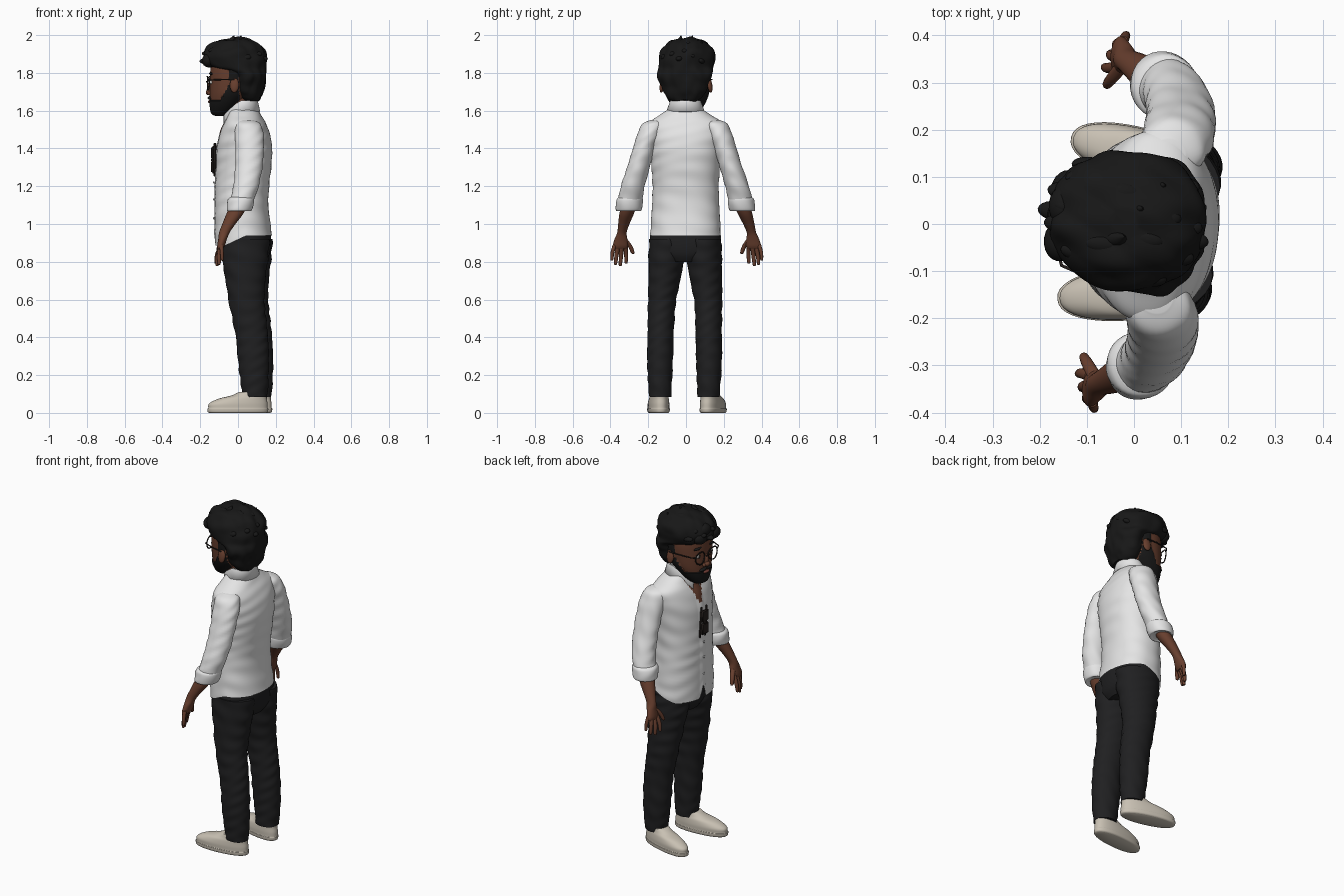
import bpy, bmesh, math
from math import sin, cos, pi
from mathutils import Vector, Matrix, noise

if "Cube" in bpy.data.objects:
    bpy.data.objects.remove(bpy.data.objects["Cube"])

YAW, HEAD_YAW = -0.085, -0.135     # the figure faces -x, turned slightly


def material(name, r, g, b):
    m = bpy.data.materials.new(name)
    m.use_nodes = True
    m.diffuse_color = (r, g, b, 1)
    bsdf = m.node_tree.nodes["Principled BSDF"]
    bsdf.inputs["Base Color"].default_value = (r, g, b, 1)
    bsdf.inputs["Roughness"].default_value = 0.8
    return m


SHIRT = material("white cotton", 0.78, 0.78, 0.78)
PANTS = material("charcoal denim", 0.014, 0.014, 0.015)
HAIR = material("black hair", 0.009, 0.009, 0.009)
SKIN = material("brown skin", 0.14, 0.05, 0.028)
SHOE = material("cream canvas", 0.58, 0.53, 0.45)
FRAME = material("dark frame", 0.02, 0.015, 0.013)
EYE = material("eye white", 0.7, 0.68, 0.65)
LIP = material("lip", 0.16, 0.045, 0.035)


def finish(name, bm, mats, yaw=YAW, angle=50):
    bmesh.ops.recalc_face_normals(bm, faces=bm.faces)
    me = bpy.data.meshes.new(name)
    bm.to_mesh(me)
    bm.free()
    for m in mats:
        me.materials.append(m)
    ob = bpy.data.objects.new(name, me)
    bpy.context.collection.objects.link(ob)
    ob.rotation_euler.z = yaw
    bpy.ops.object.select_all(action='DESELECT')
    bpy.context.view_layer.objects.active = ob
    ob.select_set(True)
    bpy.ops.object.shade_smooth_by_angle(angle=math.radians(angle))
    return ob


def spline(rows, steps):
    """Catmull-Rom through rows of numbers."""
    out = []
    for i in range(len(rows) - 1):
        a, b, c, d = (rows[max(0, min(len(rows) - 1, i + k))] for k in (-1, 0, 1, 2))
        for s in range(steps):
            t = s / steps
            out.append([q + .5 * t * (r - p + t * (2 * p - 5 * q + 4 * r - w + t * (3 * (q - r) + w - p)))
                        for p, q, r, w in zip(a, b, c, d)])
    return out + [list(rows[-1])]


def loft(name, rings, mats, n=32, steps=5, power=1.0, fold=0, warp=None, rule=None,
         yaw=YAW, caps=(True, True)):
    """Skin over horizontal ovals given as (x, y, z, radius x, radius y)."""
    bm = bmesh.new()
    loops = []
    for x, y, z, rx, ry in spline(rings, steps):
        loop = []
        for k in range(n):
            a = 2 * pi * k / n
            c, s = cos(a), sin(a)
            f = 1 + fold * sin(z * 75 + 4 * sin(a + z * 6)) * sin(2 * a + z * 9)
            co = Vector((x - rx * f * math.copysign(abs(c) ** power, c),
                         y + ry * f * math.copysign(abs(s) ** power, s), z))
            loop.append(bm.verts.new(warp(co) if warp else co))
        loops.append(loop)
    for p, q in zip(loops, loops[1:]):
        for k in range(n):
            bm.faces.new((p[k], p[k - 1], q[k - 1], q[k]))
    for use, loop in zip(caps, (loops[0], loops[-1])):
        if use:
            bm.faces.new(loop)
    if rule:
        for f in bm.faces:
            f.material_index = rule(f.calc_center_median())
    return finish(name, bm, mats, yaw)


def blobs(name, items, mat, yaw=HEAD_YAW, box=False):
    """Ellipsoids, or rounded boxes, as (centre, half sizes, tilt about x)."""
    bm = bmesh.new()
    for centre, size, tilt in items:
        m = Matrix.Translation(centre) @ Matrix.Rotation(tilt, 4, 'X') @ Matrix.Diagonal((*size, 1))
        if box:
            made = bmesh.ops.create_cube(bm, size=2, matrix=m)["verts"]
            bmesh.ops.bevel(bm, geom=list({e for v in made for e in v.link_edges}),
                            offset=min(size) * .7, segments=3, affect='EDGES')
        else:
            bmesh.ops.create_uvsphere(bm, u_segments=20, v_segments=12, radius=1, matrix=m)
    return finish(name, bm, [mat], yaw)


def wire(name, paths, radius, mat, yaw=HEAD_YAW):
    cu = bpy.data.curves.new(name, 'CURVE')
    cu.dimensions = '3D'
    cu.bevel_depth, cu.bevel_resolution = radius, 2
    for pts, closed in paths:
        sp = cu.splines.new('POLY')
        sp.points.add(len(pts) - 1)
        sp.use_cyclic_u = closed
        for p, co in zip(sp.points, pts):
            p.co = (*co, 1)
    cu.materials.append(mat)
    ob = bpy.data.objects.new(name, cu)
    bpy.context.collection.objects.link(ob)
    ob.rotation_euler.z = yaw


# Shirt body: curved hem with a centre notch, raised placket, open neck
def shirt_shape(co):
    low = max(0, min(1, (1.08 - co.z) / .14))
    front = max(0, min(1, (.06 - co.x) / .12))
    co.z -= low * (.055 * front - .075 * front * max(0, 1 - abs(co.y) / .025))
    if co.x < 0 and abs(co.y) < .018:
        co.x -= .004
    return co


def open_neck(c):
    return int(c.x < .02 and abs(c.y) < (c.z - 1.43) * .42)


loft("shirt_body", [(.03, 0, .94, .15, .187), (.025, 0, 1, .146, .184), (.02, 0, 1.1, .14, .178),
                    (.022, 0, 1.2, .142, .175), (.03, 0, 1.3, .145, .18), (.035, 0, 1.4, .145, .19),
                    (.037, 0, 1.48, .13, .2), (.037, 0, 1.535, .108, .195), (.035, 0, 1.575, .088, .14),
                    (.03, 0, 1.61, .073, .085)],
     [SHIRT, SKIN], n=128, steps=7, power=.9, fold=.012, warp=shirt_shape, rule=open_neck,
     caps=(False, True))
blobs("shirt_buttons", [((-.128, 0, z), (.004, .007, .007), 0) for z in (1.03, 1.13, 1.22)], SHIRT, YAW)
loft("neck", [(0, 0, 1.54, .072, .075), (.005, 0, 1.6, .066, .068), (.005, 0, 1.7, .066, .068)], [SKIN])

# Collar: stand folded over into a leaf with front points
bm = bmesh.new()
prev = None
for k in range(49):
    a = .3 + (2 * pi - .6) * k / 48
    c, s = cos(a), sin(a)
    front = max(0, c) ** 1.5
    col = [bm.verts.new((.03 - r * c - lean * front, w * s, z)) for r, w, z, lean in (
        (.07, .078, 1.57 - .04 * front, .015), (.066, .072, 1.655 - .085 * front, .035),
        (.074, .08, 1.655 - .088 * front, .038), (.088, .102, 1.595 - .11 * front, .02))]
    if prev:
        for i in range(3):
            bm.faces.new((prev[i], prev[i + 1], col[i + 1], col[i]))
    prev = col
collar = finish("collar", bm, [SHIRT])
collar.modifiers.new("cloth", 'SOLIDIFY').thickness = .006

# Trousers seat
loft("trouser_seat", [(.045, 0, .8, .1, .1), (.045, 0, .84, .122, .165), (.045, 0, .9, .13, .188),
                      (.03, 0, .97, .138, .178), (.02, 0, 1.03, .12, .16)], [PANTS], power=.9)

for side, s in (("right", 1), ("left", -1)):
    # Trouser leg
    loft(side + "_trouser_leg", [(.1, s * .128, .085, .066, .058), (.1, s * .129, .13, .07, .061),
         (.097, s * .13, .2, .077, .065), (.092, s * .13, .3, .083, .069), (.085, s * .128, .4, .085, .069),
         (.07, s * .126, .5, .09, .071), (.055, s * .122, .6, .095, .075), (.048, s * .109, .72, .108, .086),
         (.045, s * .098, .84, .126, .096), (.045, s * .095, .92, .128, .096)],
         [PANTS], steps=8, fold=.035)

    # Shoe, toes turned outward about the heel
    turn = Matrix.Translation((.1, s * .13, 0)) @ Matrix.Rotation(-s * .17, 3, 'Z').to_4x4()

    def place(co, turn=turn):
        co = turn @ co
        return co
    loft(side + "_shoe", [(-.09, 0, 0, .152, .05), (-.09, 0, .006, .16, .056), (-.09, 0, .022, .162, .058),
         (-.089, 0, .026, .158, .055), (-.087, 0, .05, .155, .055), (-.064, 0, .075, .128, .051),
         (-.03, 0, .092, .094, .046), (-.012, 0, .11, .072, .044)],
         [SHOE], n=40, power=.88, warp=place)
    for i in range(3):
        x, z = -.13 + .03 * i, .083 + .009 * i
        wire(f"{side}_shoe_lace_{i + 1}", [([turn @ Vector((x + .004 * abs(t), .011 * t, z - .0025 * t * t))
             for t in (-2, -1, 0, 1, 2)], False)], .005, SHOE, YAW)

    # Sleeve and rolled cuff
    loft(side + "_sleeve", [(.06, s * .15, 1.55, .035, .035), (.067, s * .165, 1.53, .065, .06),
         (.075, s * .186, 1.48, .076, .064), (.08, s * .215, 1.4, .075, .06), (.078, s * .246, 1.3, .072, .06),
         (.066, s * .277, 1.2, .067, .063), (.042, s * .296, 1.11, .062, .064)],
         [SHIRT], steps=8, fold=.03)
    loft(side + "_cuff", [(.03, s * .302, 1.075, .05, .05), (.032, s * .302, 1.07, .064, .066),
         (.036, s * .299, 1.095, .07, .071), (.042, s * .295, 1.13, .07, .07), (.046, s * .292, 1.142, .06, .06)],
         [SHIRT], fold=.02)

    # Forearm, palm and fingers
    loft(side + "_forearm", [(.03, s * .3, 1.1, .046, .042), (.008, s * .316, 1.05, .044, .038),
         (-.02, s * .332, 1, .035, .03), (-.043, s * .344, .955, .028, .025), (-.052, s * .35, .92, .023, .034),
         (-.06, s * .354, .885, .02, .04), (-.064, s * .356, .868, .014, .036)], [SKIN], n=24)
    fingers = {"thumb": ((-.052, .335, .925), (-.072, .305, .885), (-.082, .29, .848), .012),
               "index_finger": ((-.064, .328, .885), (-.083, .325, .84), (-.09, .326, .797), .0105),
               "middle_finger": ((-.063, .348, .88), (-.078, .352, .83), (-.08, .356, .783), .0105),
               "ring_finger": ((-.061, .367, .88), (-.068, .375, .835), (-.068, .38, .79), .0105),
               "little_finger": ((-.056, .383, .89), (-.052, .395, .85), (-.05, .398, .812), .0095)}
    for part, (a, b, c, r) in fingers.items():
        rings = [(p[0], s * p[1], p[2], r * k, r * k) for p, k in ((a, 1.2), (b, 1.05), (c, .8))]
        x, y, z, _, _ = rings[-1]
        loft(f"{side}_{part}", rings + [(x, y, z - .006, r * .3, r * .3)], [SKIN], n=12, steps=4)


# Head, with the beard as a slightly raised region along the jaw
def beard(c):
    if c.x < -.08:
        line = 1.655
    elif c.x < -.03:
        line = 1.655 + (c.x + .08) * 1.7
    else:
        line = 1.82
    return int(c.z < line and c.x < .02)


def grow_beard(co):
    if beard(co):
        co.x -= .005 if co.x < -.06 else 0
        co.y *= 1.05
    return co


loft("head", [(-.085, 0, 1.572, .03, .03), (-.087, 0, 1.585, .05, .05), (-.072, 0, 1.62, .073, .077),
              (-.052, 0, 1.66, .095, .099), (-.037, 0, 1.7, .111, .113), (-.025, 0, 1.76, .123, .122),
              (-.02, 0, 1.82, .126, .125), (-.02, 0, 1.88, .12, .115), (-.02, 0, 1.93, .08, .08)],
     [SKIN, HAIR], n=96, steps=10, power=.94, warp=grow_beard, rule=beard, yaw=HEAD_YAW)
blobs("nose", [((-.149, 0, 1.715), (.014, .013, .036), 0), ((-.156, 0, 1.697), (.016, .018, .015), 0),
               ((-.149, .015, 1.692), (.012, .012, .011), 0), ((-.149, -.015, 1.692), (.012, .012, .011), 0)], SKIN)
blobs("ears", [((-.002, s * .127, 1.735), (.024, .013, .04), s * .15) for s in (1, -1)], SKIN)
blobs("moustache", [((-.145, s * .02, 1.668), (.014, .027, .009), -s * .2) for s in (1, -1)], HAIR)
blobs("lips", [((-.15, 0, 1.648), (.01, .024, .008), 0)], LIP)
blobs("eyes", [((-.133, s * .048, 1.75), (.011, .02, .011), 0) for s in (1, -1)], EYE)
blobs("irises", [((-.142, s * .047, 1.75), (.004, .009, .01), 0) for s in (1, -1)], FRAME)
blobs("eyebrows", [((-.135, s * .05, 1.797), (.012, .03, .007), -s * .12) for s in (1, -1)], HAIR)

# Round spectacles
paths = [([(-.163, -.017, 1.75), (-.168, 0, 1.755), (-.163, .017, 1.75)], False)]
for s in (1, -1):
    paths.append(([(-.158 + .008 * abs(cos(a)), s * .05 + .036 * cos(a), 1.745 + .036 * sin(a))
                   for a in (2 * pi * k / 28 for k in range(28))], True))
    paths.append(([(-.15, s * .086, 1.755), (-.14, s * .108, 1.762), (-.06, s * .13, 1.765),
                   (0, s * .135, 1.765)], False))
wire("spectacles", paths, .0035, FRAME)


# Hair: swept volume with a forward quiff and layered locks
def ruffle(co):
    q = Vector((co.x * 9, co.y * 22, co.z * 16))
    d = (co - Vector((-.01, 0, 1.83))).normalized()
    return co + d * (noise.noise(q) * .012 + abs(sin(co.y * 45 + co.x * 22)) * .004)


loft("hair", [(.075, 0, 1.655, .04, .06), (.066, 0, 1.675, .058, .09), (.063, 0, 1.71, .074, .117),
              (.064, 0, 1.76, .082, .132), (.058, 0, 1.8, .09, .14), (.0, .002, 1.83, .146, .145),
              (-.014, .006, 1.875, .162, .148), (-.018, .008, 1.92, .155, .138), (-.02, .008, 1.955, .125, .108),
              (-.02, .005, 1.975, .08, .07), (-.02, 0, 1.982, .03, .03)],
     [HAIR], n=72, steps=6, warp=ruffle, yaw=HEAD_YAW)
locks = []
for k in range(34):
    a, h = k * 2.4, .12 + .8 * (k + .5) / 34
    r = math.sqrt(1 - h * h)
    locks.append(((-.02 - .148 * r * cos(a), .005 + .134 * r * sin(a), 1.845 + .132 * h),
                  (.04, .021, .016), .9 * sin(a) * r * -1))
blobs("hair_locks", locks, HAIR)
blobs("hair_quiff", [((-.15, y, z), (.035, .045, .036), 0) for y, z in
                     ((-.055, 1.865), (0, 1.875), (.05, 1.865), (.02, 1.905))], HAIR)
for i, (x, y, z) in enumerate([(-.03, -.035, 1.975), (.0, .03, 1.975), (.04, .085, 1.945), (.05, -.04, 1.95)]):
    loft(f"hair_tuft_{i + 1}", [(x - .02, y, z - .03, .04, .025), (x, y, z, .02, .014),
                                (x + .012, y + .006, z + .022, .002, .002)], [HAIR], n=10, yaw=HEAD_YAW)

# Folded sunglasses hanging from the open neck
blobs("sunglasses_lenses", [((-.132, 0, z), (.009, .028, .034), 0) for z in (1.378, 1.302)], FRAME, YAW, box=True)
blobs("sunglasses_arms", [((-.122, y, 1.34), (.006, .005, .09), .08) for y in (-.02, .022)], FRAME, YAW, box=True)
blobs("sunglasses_bridge", [((-.134, 0, 1.34), (.008, .014, .012), 0)], FRAME, YAW, box=True)
